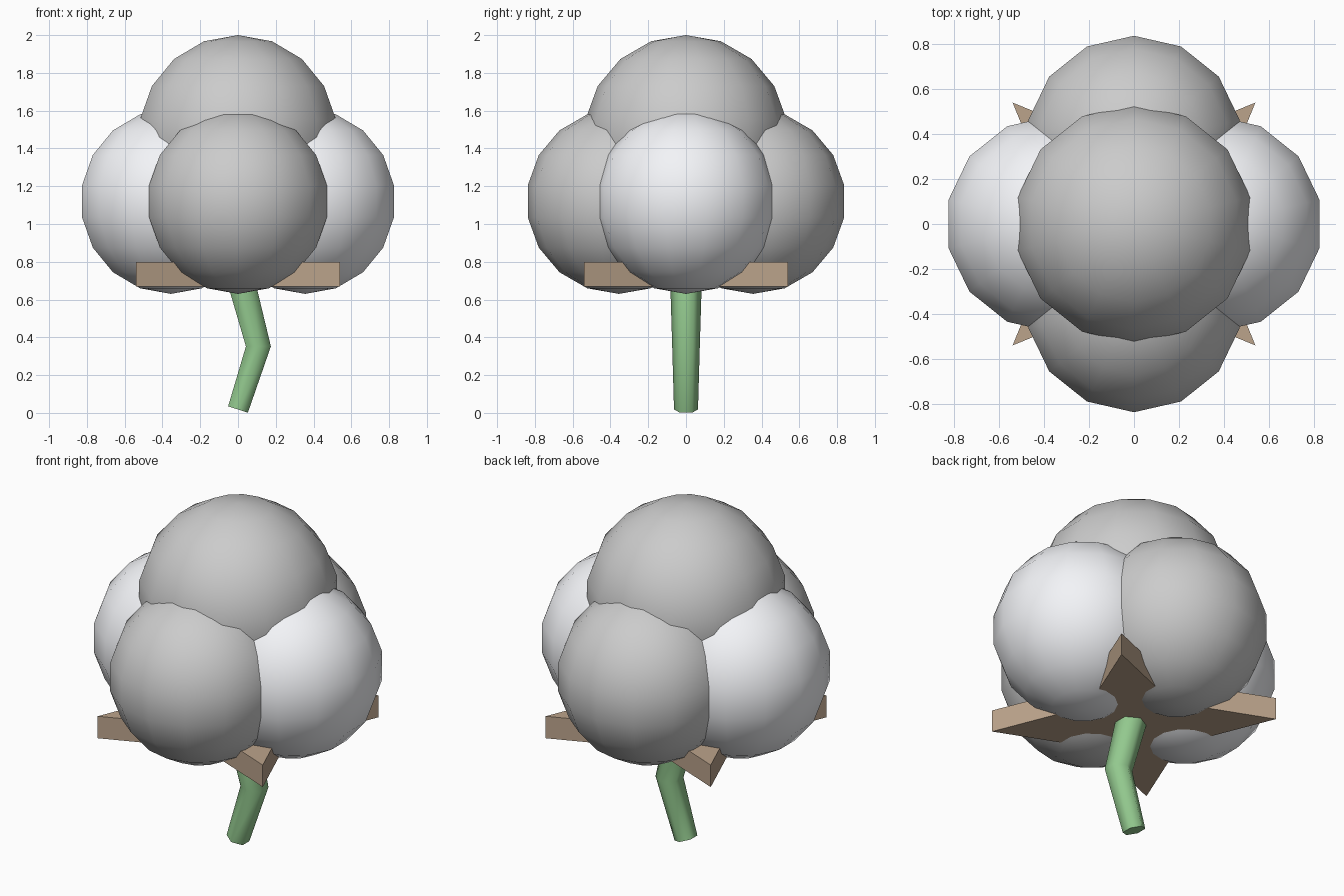
import bpy, bmesh
from math import sin, cos, pi, radians
from mathutils import Vector

if "Cube" in bpy.data.objects:
    bpy.data.objects.remove(bpy.data.objects["Cube"])


def material(name, rgb):
    mat = bpy.data.materials.new(name)
    mat.diffuse_color = (*rgb, 1)
    mat.use_nodes = True
    mat.node_tree.nodes["Principled BSDF"].inputs["Base Color"].default_value = mat.diffuse_color
    return mat


white = material("soft_white", (0.90, 0.91, 0.94))
brown = material("husk_brown", (0.50, 0.37, 0.26))
green = material("stem_green", (0.29, 0.58, 0.27))


def finish(name, bm, mat=None):
    bmesh.ops.recalc_face_normals(bm, faces=bm.faces)
    mesh = bpy.data.meshes.new(name)
    bm.to_mesh(mesh)
    bm.free()
    obj = bpy.data.objects.new(name, mesh)
    bpy.context.collection.objects.link(obj)
    if mat:
        mesh.materials.append(mat)
    return obj


def puff(name, loc, radius, mat=None):
    bm = bmesh.new()
    bmesh.ops.create_uvsphere(bm, u_segments=14, v_segments=9, radius=radius)
    for f in bm.faces:
        f.smooth = True
    finish(name, bm, mat).location = loc


# Cotton puffs: one on top, four around
puff("top_puff", (0, 0, 1.46), 0.54)
for side, s in (("front", -1), ("back", 1)):
    puff(side + "_puff", (0, s * 0.355, 1.12), 0.49)
for side, s in (("left", -1), ("right", 1)):
    puff(side + "_puff", (s * 0.355, 0, 1.12), 0.49, white)

# Husk: four-pointed star plate with tips on the diagonals
bm = bmesh.new()
star = []
for i in range(8):
    r = 0.764 if i % 2 else 0.32
    a = i * pi / 4
    star.append(bm.verts.new((r * cos(a), r * sin(a), 0.67)))
base = bm.faces.new(star)
top = bmesh.ops.extrude_face_region(bm, geom=[base], use_keep_orig=True)["geom"]
bmesh.ops.translate(bm, vec=(0, 0, 0.13),
                    verts=[g for g in top if isinstance(g, bmesh.types.BMVert)])
finish("husk", bm, brown)

# Stem: bent, tapering six-sided tube; (x, z, radius, tilt, mitre stretch)
bm = bmesh.new()
rings = []
for x, z, r, tilt, stretch in ((0, 0.018, 0.0635, 18, 1),
                               (0.108, 0.352, 0.073, 0, 1.045),
                               (0.005, 0.74, 0.085, -15, 1)):
    t = radians(tilt)
    ring = []
    for i in range(6):
        a = pi / 2 + i * pi / 3
        u = r * stretch * cos(a)
        ring.append(bm.verts.new(Vector((x + u * cos(t), r * sin(a), z - u * sin(t)))))
    rings.append(ring)
for lo, hi in zip(rings, rings[1:]):
    for i in range(6):
        j = (i + 1) % 6
        bm.faces.new((lo[i], lo[j], hi[j], hi[i])).smooth = True
caps = [bm.faces.new(rings[0]), bm.faces.new(rings[-1])]
for cap in caps:
    for e in cap.edges:
        e.smooth = False
finish("stem", bm, green)
